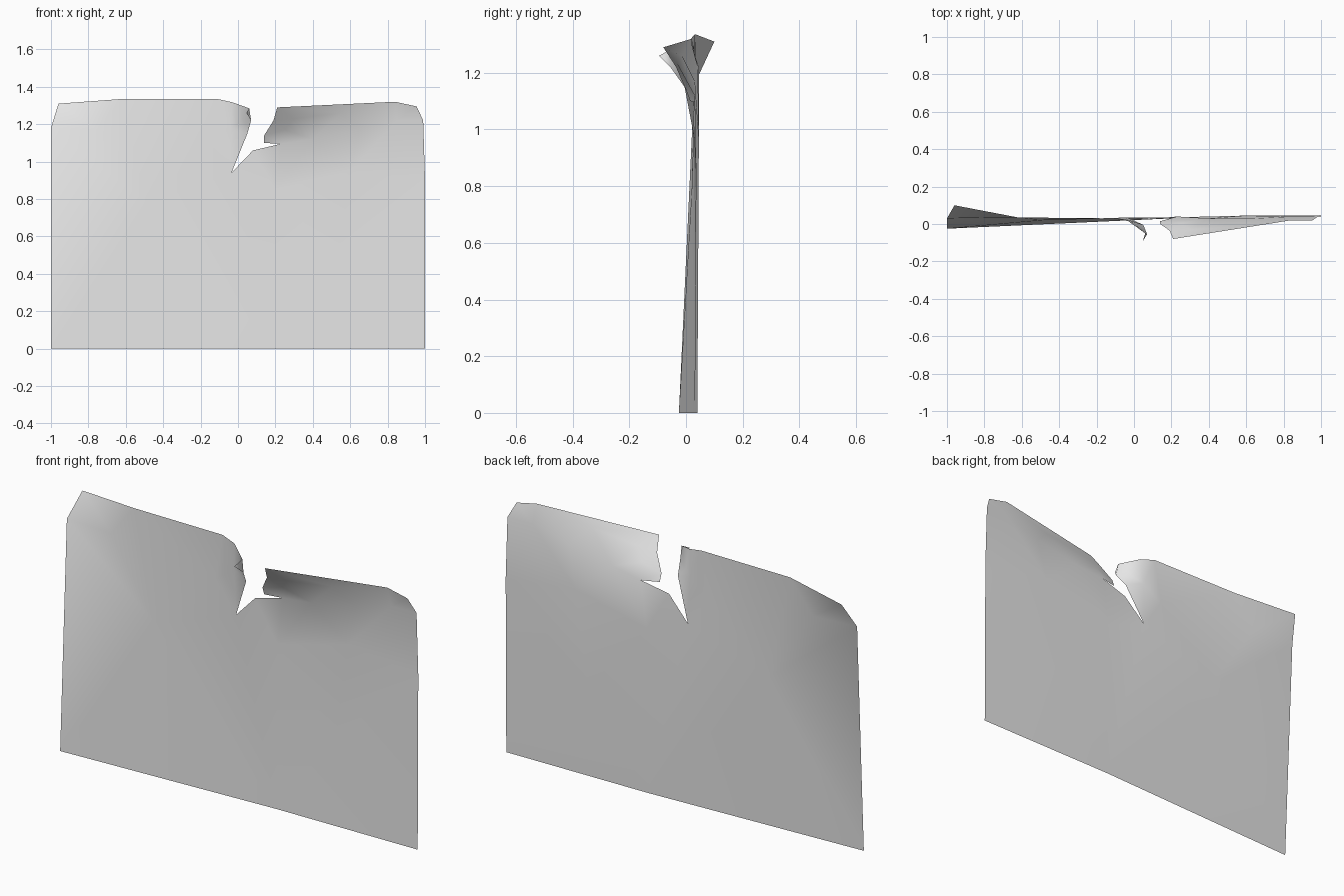
import bpy
import bmesh
from mathutils import Vector
from mathutils.geometry import delaunay_2d_cdt

cube = bpy.data.objects.get("Cube")
if cube:
    bpy.data.objects.remove(cube, do_unlink=True)

# One pale grey for the whole sheet
paper = bpy.data.materials.new("pale grey paper")
paper.use_nodes = True
grey = (0.8, 0.8, 0.8, 1)
paper.diffuse_color = grey
paper.node_tree.nodes["Principled BSDF"].inputs["Base Color"].default_value = grey

# Outline pieces as (across, height, depth) with the sheet unrolled
lower_edge = [(-1, 0, -.025), (.2, 0, .03), (1, 0, .04)]
right_corner = [(1, .9, .045), (.99, 1.22, .045), (.955, 1.295, .02), (.84, 1.32, .02)]
right_flap = [(.21, 1.29, -.08), (.19, 1.22, -.035), (.14, 1.14, 0), (.14, 1.1, .015)]
tear = [(.23, 1.095, .04), (.08, 1.06, .025), (-.035, .94, .035), (.05, 1.15, -.005)]
curl = [(.07, 1.22, -.055), (.08, 1.26, -.095), (.06, 1.285, -.05), (-.03, 1.317, .015)]
left_top = [(-.11, 1.335, .03), (-.62, 1.335, .035), (-.96, 1.31, .1), (-1, 1.18, .03)]
outline = lower_edge + right_corner + right_flap + tear + curl + left_top

# Inner points that carry the gentle bends
flat_area = [(.53, .46, .042), (.2, .85, .035), (-.49, .78, .02), (.6, .95, .045)]
flap_bend = [(.25, 1.17, .005), (.4, 1.12, .03), (.65, 1.17, .03), (.85, 1.22, .04),
             (.3, 1.23, -.03), (.55, 1.26, -.015)]
left_bend = [(-.04, 1.18, .025), (0, 1.2, .005), (-.75, 1.17, .035), (-.15, 1.1, .03)]
points = outline + flat_area + flap_bend + left_bend


def make_sheet(name, points, border):
    """Fill the border with triangles and lift each point to its depth."""
    flat = [Vector(p[:2]) for p in points]
    edges = [(i, (i + 1) % border) for i in range(border)]
    verts, _, faces, origins, _, _ = delaunay_2d_cdt(
        flat, edges, [list(range(border))], 1, 1e-5)
    bm = bmesh.new()
    made = []
    for co, source in zip(verts, origins):
        depth = points[source[0]][2] if source else 0
        made.append(bm.verts.new((co.x, depth, co.y)))
    for face in faces:
        bm.faces.new([made[i] for i in face])
    # Roll the foremost tip of the curl back over itself
    tip = min(bm.verts, key=lambda v: v.co.y)
    tip.co.x -= .035
    bmesh.ops.recalc_face_normals(bm, faces=bm.faces)
    # The front of the sheet faces -y
    if sum(f.normal.y * f.calc_area() for f in bm.faces) > 0:
        bmesh.ops.reverse_faces(bm, faces=bm.faces)
    mesh = bpy.data.meshes.new(name)
    bm.to_mesh(mesh)
    bm.free()
    mesh.materials.append(paper)
    for poly in mesh.polygons:
        poly.use_smooth = True
    sheet = bpy.data.objects.new(name, mesh)
    bpy.context.collection.objects.link(sheet)
    return sheet


make_sheet("torn_sheet", points, len(outline))
